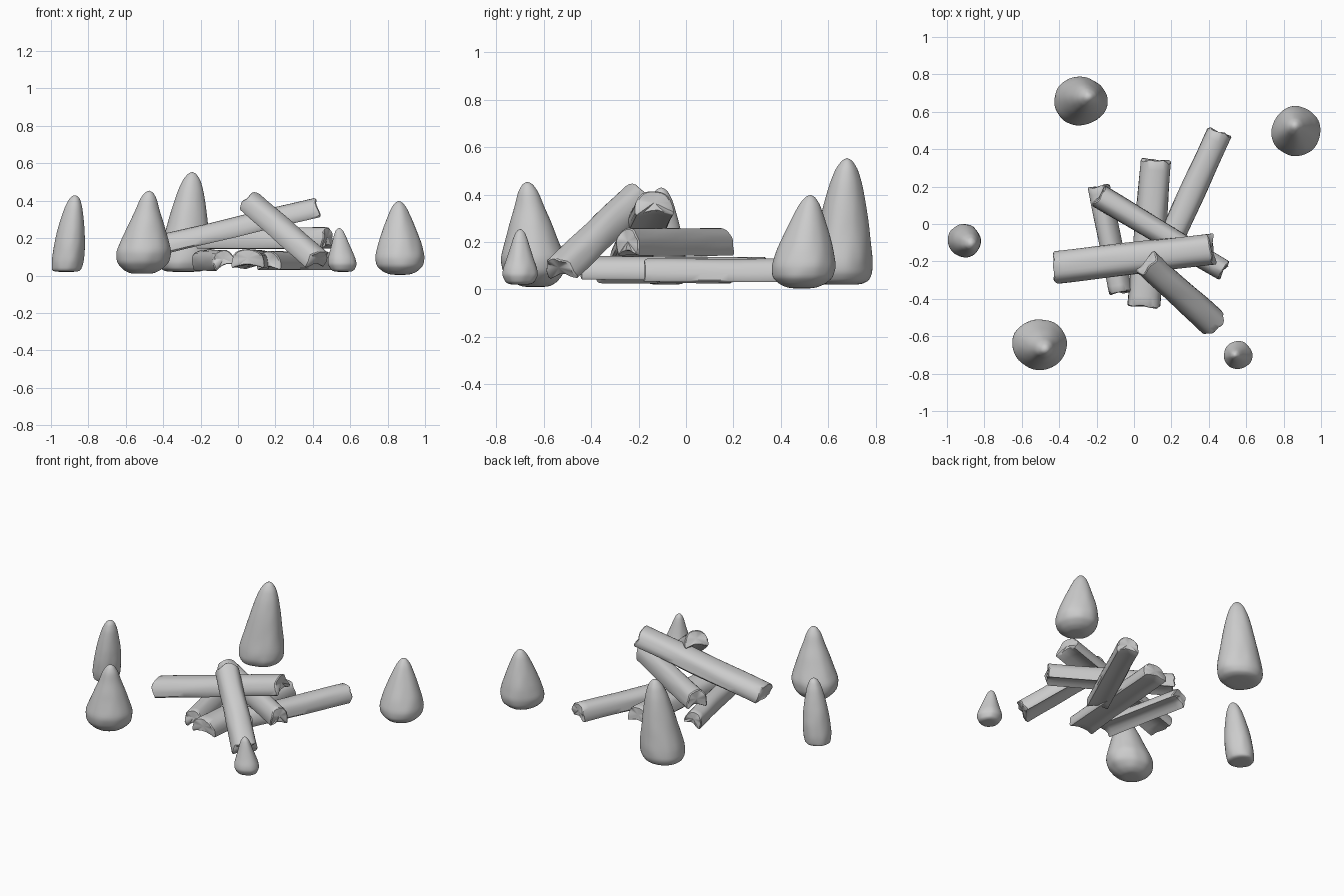
import bpy, bmesh
from math import sin, cos, pi, radians
from mathutils import Vector, Matrix, noise

if "Cube" in bpy.data.objects:
    bpy.data.objects.remove(bpy.data.objects["Cube"])


def finish(bm, name, angle):
    bmesh.ops.recalc_face_normals(bm, faces=bm.faces)
    me = bpy.data.meshes.new(name)
    bm.to_mesh(me)
    bm.free()
    ob = bpy.data.objects.new(name, me)
    bpy.context.collection.objects.link(ob)
    bpy.ops.object.select_all(action='DESELECT')
    ob.select_set(True)
    bpy.context.view_layer.objects.active = ob
    bpy.ops.object.shade_smooth_by_angle(angle=radians(angle))
    return ob


def bridge(bm, rings):
    n = len(rings[0])
    for a, b in zip(rings, rings[1:]):
        for i in range(n):
            j = (i + 1) % n
            bm.faces.new((a[i], a[j], b[j], b[i]))


def stone(name, base, apex, profile, sy=1.0, seed=0):
    """Lumpy standing stone: leaning lathe of (z, radius) rings."""
    bm = bmesh.new()
    seg = 28
    z0, z1 = profile[0][0], apex[2]
    fine = []
    for (za, ra), (zb, rb) in zip(profile, profile[1:]):
        fine += [(za + (zb - za) * k / 2, ra + (rb - ra) * k / 2) for k in range(2)]
    fine.append(profile[-1])
    rings = []
    for z, r in fine:
        t = (z - z0) / (z1 - z0)
        cx = base[0] + (apex[0] - base[0]) * t
        cy = base[1] + (apex[1] - base[1]) * t
        ring = []
        for i in range(seg):
            a = 2 * pi * i / seg
            d = Vector((cos(a), sin(a), 0))
            p = Vector((d.x * 1.1, d.y * 1.1, z * 3 + seed * 7.3))
            q = Vector((d.x * 3, d.y * 3, z * 14 + seed * 3.1))
            k = 1 + 0.07 * noise.noise(p) + 0.05 * noise.noise(q) * (1.1 - t)
            ring.append(bm.verts.new((cx + d.x * r * k, cy + d.y * r * k * sy, z)))
        rings.append(ring)
    bridge(bm, rings)
    # close bottom and tip with fans
    for ring, c in ((rings[0], (base[0], base[1], z0)), (rings[-1], apex)):
        v = bm.verts.new(c)
        for i in range(seg):
            bm.faces.new((ring[i], ring[(i + 1) % seg], v))
    ob = finish(bm, name, 60)
    ob.modifiers.new("smooth", 'SUBSURF').levels = 1


def log(name, p0, p1, w0, w1, h, roll=0, seed=0):
    """Split log: rounded top, slightly hollow underside, rough cut ends.
    p0 and p1 are the centres of the end faces."""
    p0, p1 = Vector(p0), Vector(p1)
    axis = (p1 - p0).normalized()
    side = axis.cross(Vector((0, 0, 1))).normalized()
    rot = Matrix.Rotation(radians(roll), 3, axis)
    up = rot @ side.cross(axis)
    side = rot @ side
    # unit cross-section: dome over a shallow grooved base
    arc = []
    for i in range(17):
        a = pi * i / 16
        c, s = cos(a), sin(a)
        arc.append((0.5 * abs(c) ** 0.85 * (1 if c > 0 else -1), -0.4 + 0.9 * s ** 0.75 if s > 1e-6 else -0.4))
    groove = [(-0.46, -0.5), (-0.3, -0.42), (-0.1, -0.33), (0.1, -0.34), (0.3, -0.42), (0.46, -0.5)]
    prof = arc + groove
    bm = bmesh.new()
    n = 16
    rings = []
    for k in range(n + 1):
        t = k / n
        w = w0 + (w1 - w0) * t
        c = p0.lerp(p1, t)
        ring = []
        for u, v in prof:
            f = 1 + 0.06 * noise.noise(Vector((u * 3, v * 3, t * 3 + seed * 5.7)))
            end = 0.0
            if k in (0, n):
                end = 0.02 * noise.noise(Vector((u * 2.5, v * 2.5, seed * 9.1 + k)))
            ring.append(bm.verts.new(c + side * u * w * f + up * v * h * f + axis * end))
        rings.append(ring)
    bridge(bm, rings)
    m = len(prof)
    # end faces with a small worn bevel
    for k, sgn in ((0, -1), (n, 1)):
        c = sum((v.co for v in rings[k]), Vector()) / m
        inner = [bm.verts.new(v.co.lerp(c, 0.1) + axis * sgn * 0.006) for v in rings[k]]
        bridge(bm, [rings[k], inner])
        mid = bm.verts.new(c + axis * sgn * 0.004)
        for i in range(m):
            bm.faces.new((inner[i], inner[(i + 1) % m], mid))
    finish(bm, name, 40)


# ring of standing stones
stone("stone_back", (-0.292, 0.655), (-0.245, 0.68, 0.555),
      [(0.02, 0.09), (0.035, 0.125), (0.07, 0.142), (0.13, 0.14), (0.25, 0.115), (0.36, 0.092),
       (0.45, 0.07), (0.51, 0.048), (0.545, 0.022)], 0.95, 1)
stone("stone_right", (0.868, 0.488), (0.86, 0.525, 0.40),
      [(0.004, 0.05), (0.02, 0.09), (0.05, 0.124), (0.10, 0.133), (0.17, 0.117), (0.25, 0.088),
       (0.31, 0.064), (0.36, 0.042), (0.39, 0.02)], 1.02, 2)
stone("stone_left", (-0.918, -0.085), (-0.872, -0.105, 0.43),
      [(0.02, 0.06), (0.03, 0.08), (0.08, 0.087), (0.16, 0.084), (0.24, 0.074), (0.31, 0.06),
       (0.37, 0.046), (0.41, 0.029), (0.425, 0.014)], 1.03, 3)
stone("stone_front_left", (-0.513, -0.635), (-0.475, -0.67, 0.455),
      [(0.01, 0.06), (0.03, 0.1), (0.07, 0.137), (0.13, 0.148), (0.20, 0.124), (0.28, 0.094),
       (0.35, 0.065), (0.41, 0.045), (0.445, 0.022)], 0.95, 4)
stone("stone_front_right", (0.562, -0.70), (0.54, -0.70, 0.255),
      [(0.02, 0.045), (0.03, 0.064), (0.06, 0.079), (0.09, 0.075), (0.13, 0.06), (0.17, 0.046),
       (0.21, 0.033), (0.235, 0.023), (0.25, 0.011)], 0.96, 5)

# bottom layer of logs
log("log_ground_right", (0.165, -0.15, 0.08), (0.455, 0.485, 0.08), 0.14, 0.135, 0.1, 0, 1)
log("log_ground_middle", (0.052, -0.435, 0.092), (0.118, 0.335, 0.085), 0.175, 0.16, 0.1, 0, 2)
log("log_ground_left", (-0.08, -0.362, 0.088), (-0.195, 0.195, 0.088), 0.12, 0.115, 0.095, -20, 3)
# middle log across them
log("log_crossing", (-0.18, 0.145, 0.2), (0.475, -0.245, 0.2), 0.13, 0.115, 0.115, 0, 4)
# leaning logs on top
log("log_leaning_long", (-0.42, -0.232, 0.165), (0.412, -0.135, 0.362), 0.175, 0.165, 0.105, 0, 5)
log("log_leaning_front", (0.43, -0.535, 0.09), (0.075, -0.215, 0.395), 0.155, 0.145, 0.105, 0, 6)
